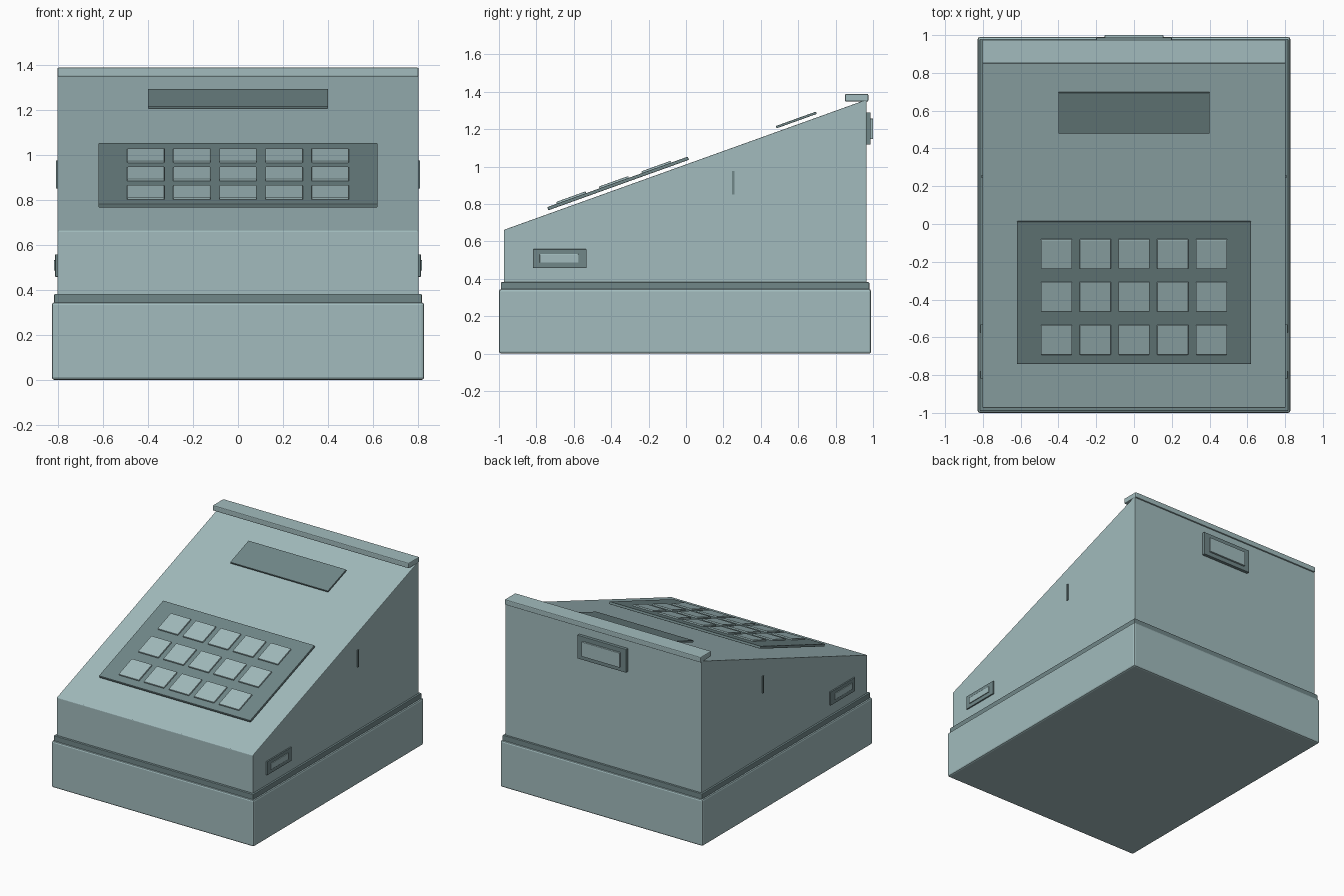
import bpy, bmesh, math
from mathutils import Matrix, Vector

if "Cube" in bpy.data.objects:
    bpy.data.objects.remove(bpy.data.objects["Cube"])


def material(name, rgb):
    m = bpy.data.materials.new(name)
    m.diffuse_color = (*rgb, 1)
    m.use_nodes = True
    m.node_tree.nodes["Principled BSDF"].inputs["Base Color"].default_value = m.diffuse_color
    return m


LIGHT = material("pale teal casing", (0.36, 0.50, 0.51))
DARK = material("dark teal trim", (0.165, 0.245, 0.25))


def finish(name, bm, mat, bevel):
    bmesh.ops.recalc_face_normals(bm, faces=bm.faces)
    mesh = bpy.data.meshes.new(name)
    bm.to_mesh(mesh)
    bm.free()
    mesh.materials.append(mat)
    ob = bpy.data.objects.new(name, mesh)
    bpy.context.collection.objects.link(ob)
    if bevel:
        mod = ob.modifiers.new("edge bevel", 'BEVEL')
        mod.width = bevel
        mod.segments = 2
    return ob


def box(name, x, y, z, mat, bevel=0.0, matrix=None):
    """Box from (min, max) ranges, optionally placed in another frame."""
    bm = bmesh.new()
    size = [b - a for a, b in (x, y, z)]
    mid = [(a + b) / 2 for a, b in (x, y, z)]
    bmesh.ops.create_cube(bm, size=1, matrix=Matrix.Translation(mid) @ Matrix.Diagonal((*size, 1)))
    ob = finish(name, bm, mat, bevel)
    if matrix:
        ob.matrix_world = matrix
    return ob


# Cash drawer base and dark seam
box("drawer_base", (-0.828, 0.828), (-1.0, 0.99), (0, 0.345), LIGHT, 0.012)
box("seam_trim", (-0.817, 0.817), (-0.99, 0.98), (0.335, 0.382), DARK, 0.004)

# Wedge housing: side profile extruded across x
Y0, Y1, Z0, Z1 = -0.973, 0.965, 0.662, 1.358
bm = bmesh.new()
profile = [(Y0, 0.375), (Y1, 0.375), (Y1, Z1), (Y0, Z0)]
face = bm.faces.new([bm.verts.new((-0.803, y, z)) for y, z in profile])
ext = bmesh.ops.extrude_face_region(bm, geom=[face])
bmesh.ops.translate(bm, vec=(1.606, 0, 0),
                    verts=[v for v in ext["geom"] if isinstance(v, bmesh.types.BMVert)])
finish("wedge_housing", bm, LIGHT, 0.004)

# Cap along the top rear edge
box("rear_cap", (-0.803, 0.803), (0.85, 0.975), (1.348, 1.388), LIGHT, 0.006)

# Local frame on the sloped face: local y runs up the slope, z is its normal
angle = math.atan2(Z1 - Z0, Y1 - Y0)
slope = Matrix.Translation((0, Y0, Z0)) @ Matrix.Rotation(angle, 4, 'X')


def up(y):
    return (y - Y0) / math.cos(angle)


# Display and keypad
box("display_panel", (-0.4, 0.4), (up(0.49), up(0.705)), (0.018, 0.031), DARK, 0.002, slope)
box("keypad_panel", (-0.62, 0.62), (up(-0.73), up(0.022)), (0.018, 0.036), DARK, 0.003, slope)
for row, y in enumerate((-0.60, -0.372, -0.145)):
    for col in range(5):
        x = (col - 2) * 0.205
        box(f"key_{row + 1}_{col + 1}", (x - 0.083, x + 0.083),
            (up(y) - 0.083, up(y) + 0.083), (0.03, 0.046), LIGHT, 0.004, slope)

# Side handles and slots, mirrored
for s, side in ((-1, "left"), (1, "right")):
    def span(a, b):
        return tuple(sorted((s * a, s * b)))
    box(f"{side}_handle_frame", span(0.798, 0.813), (-0.818, -0.532), (0.458, 0.558), DARK, 0.002)
    box(f"{side}_handle_inset", span(0.805, 0.819), (-0.782, -0.575), (0.486, 0.532), LIGHT, 0.002)
    box(f"{side}_slot", span(0.798, 0.81), (0.246, 0.258), (0.85, 0.976), DARK)

# Rear plate with raised inset
box("rear_plate_frame", (-0.2, 0.2), (0.96, 0.987), (1.117, 1.29), DARK, 0.003)
box("rear_plate_inset", (-0.155, 0.155), (0.98, 1.0), (1.148, 1.256), LIGHT, 0.002)
